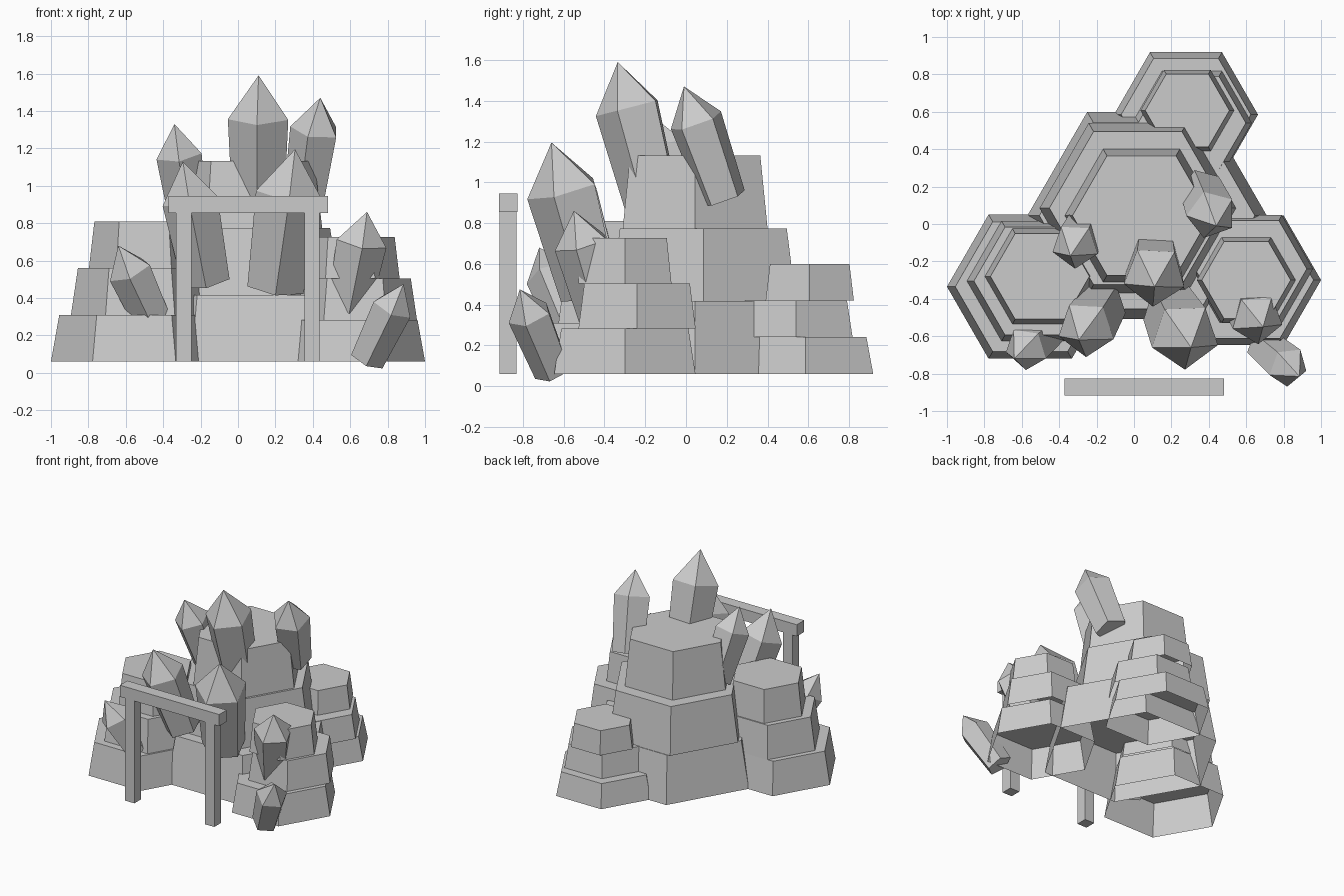
import bpy, bmesh, math
from mathutils import Vector

if "Cube" in bpy.data.objects:
    bpy.data.objects.remove(bpy.data.objects["Cube"])

grey = bpy.data.materials.new("stone grey")
grey.diffuse_color = (0.6, 0.6, 0.6, 1)
grey.use_nodes = True
grey.node_tree.nodes["Principled BSDF"].inputs["Base Color"].default_value = grey.diffuse_color


def add_object(name, bm):
    mesh = bpy.data.meshes.new(name)
    bm.normal_update()
    bm.to_mesh(mesh)
    bm.free()
    mesh.materials.append(grey)
    obj = bpy.data.objects.new(name, mesh)
    bpy.context.collection.objects.link(obj)
    return obj


def ring(bm, center, radius, sides, start, u, v):
    """Polygon of vertices round a centre in the plane of u and v."""
    return [bm.verts.new(center + radius * (math.cos(start + math.tau * i / sides) * u
                                            + math.sin(start + math.tau * i / sides) * v))
            for i in range(sides)]


def bridge(bm, a, b):
    n = len(a)
    for i in range(n):
        j = (i + 1) % n
        bm.faces.new((a[i], a[j], b[j], b[i]))


X, Y = Vector((1, 0, 0)), Vector((0, 1, 0))


def rock_tier(name, x, y, radius, z0, z1):
    """Tapered hexagonal block, open underneath."""
    bm = bmesh.new()
    low = ring(bm, Vector((x, y, z0)), radius, 6, 0, X, Y)
    high = ring(bm, Vector((x, y, z1)), radius * 0.9, 6, 0, X, Y)
    bridge(bm, low, high)
    bm.faces.new(high)
    add_object(name, bm)


def crystal(name, base, tip, radius, angle):
    """Leaning five-sided crystal that widens to a shoulder, then a point."""
    base, tip = Vector(base), Vector(tip)
    axis = (tip - base).normalized()
    u = (X - axis * X.dot(axis)).normalized()
    v = axis.cross(u)
    a = math.radians(angle)
    bm = bmesh.new()
    low = ring(bm, base, radius * 0.85, 5, a, u, v)
    shoulder = ring(bm, base.lerp(tip, 0.69), radius, 5, a, u, v)
    point = bm.verts.new(tip)
    bridge(bm, low, shoulder)
    for i in range(5):
        bm.faces.new((shoulder[i], shoulder[(i + 1) % 5], point))
    bm.faces.new(low[::-1])
    add_object(name, bm)


def box(name, x0, x1, y0, y1, z0, z1):
    bm = bmesh.new()
    bmesh.ops.create_cube(bm, size=1)
    for w in bm.verts:
        w.co = Vector(((x0 + x1) / 2 + w.co.x * (x1 - x0),
                       (y0 + y1) / 2 + w.co.y * (y1 - y0),
                       (z0 + z1) / 2 + w.co.z * (z1 - z0)))
    add_object(name, bm)


# Rock stacks: tier height, then (x, y, radius) of each tier
stacks = {
    "centre_rock": (0.357, [(0.07, 0.045, 0.64), (0.02, 0.085, 0.525), (0.04, 0.045, 0.41)]),
    "left_rock": (0.25, [(-0.555, -0.335, 0.445), (-0.523, -0.305, 0.37), (-0.503, -0.28, 0.294)]),
    "right_rock": (0.222, [(0.60, -0.30, 0.40), (0.625, -0.24, 0.332), (0.60, -0.30, 0.264)]),
    "back_rock": (0.18, [(0.278, 0.585, 0.385), (0.31, 0.54, 0.32), (0.285, 0.607, 0.25)]),
}
for name, (step, tiers) in stacks.items():
    for i, (x, y, r) in enumerate(tiers):
        rock_tier(f"{name}_tier_{i + 1}", x, y, r, 0.06 + i * step, 0.06 + (i + 1) * step)

# Crystals: base, tip, shoulder radius, direction of one corner
crystal("tall_crystal", (0.11, -0.15, 0.87), (0.11, -0.335, 1.59), 0.17, -93)
crystal("back_right_crystal", (0.36, 0.185, 0.92), (0.44, -0.01, 1.47), 0.137, 180)
crystal("back_left_crystal", (-0.26, 0.0, 0.81), (-0.34, -0.17, 1.33), 0.128, -90)
crystal("front_left_crystal", (-0.17, -0.43, 0.49), (-0.295, -0.62, 1.13), 0.157, -90)
crystal("front_right_crystal", (0.20, -0.46, 0.455), (0.305, -0.66, 1.195), 0.187, -90)
crystal("left_small_crystal", (-0.44, -0.55, 0.25), (-0.64, -0.72, 0.68), 0.122, -90)
crystal("right_small_crystal", (0.59, -0.41, 0.35), (0.69, -0.55, 0.86), 0.142, -88)
crystal("ground_crystal", (0.69, -0.65, 0.07), (0.885, -0.815, 0.475), 0.113, -93)

# Gateway
box("gate_beam", -0.371, 0.481, -0.918, -0.827, 0.855, 0.945)
for side, x in (("left", -0.29), ("right", 0.396)):
    box(f"gate_{side}_post", x - 0.041, x + 0.041, -0.914, -0.831, 0.06, 0.855)
